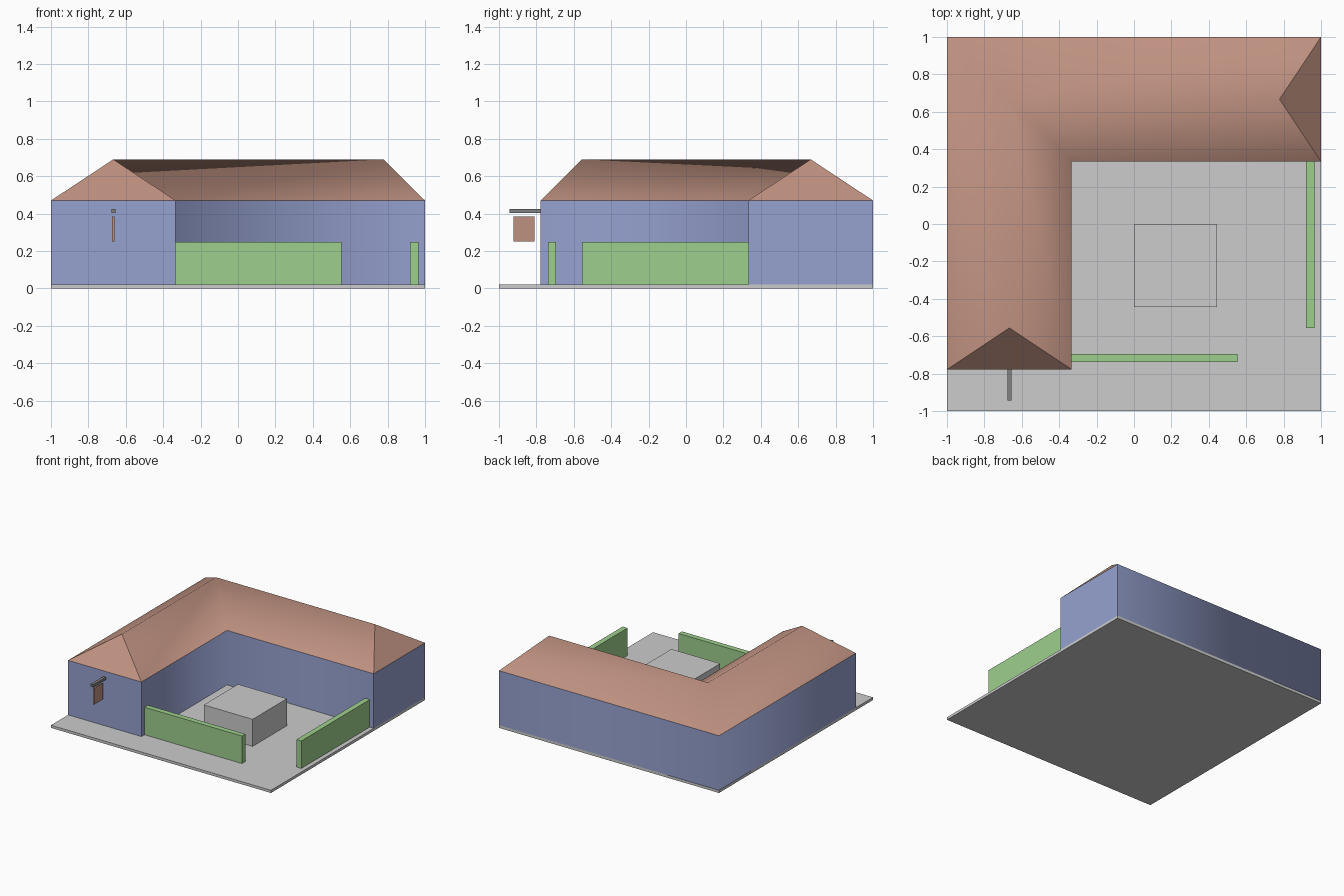
import bpy, bmesh

if "Cube" in bpy.data.objects:
    bpy.data.objects.remove(bpy.data.objects["Cube"])

U = 2 / 9                      # layout module
FLOOR, EAVE, RIDGE = 0.022, 0.47, 0.69


def srgb(c):
    c /= 255
    return c / 12.92 if c <= 0.04045 else ((c + 0.055) / 1.055) ** 2.4


def material(name, rgb):
    m = bpy.data.materials.new(name)
    m.diffuse_color = (*[srgb(c) for c in rgb], 1)
    m.use_nodes = True
    m.node_tree.nodes["Principled BSDF"].inputs["Base Color"].default_value = m.diffuse_color
    return m


WALL = material("blue_wall", (150, 161, 207))
ROOF = material("brown_roof", (190, 145, 128))
HEDGE = material("green_hedge", (158, 207, 141))
STONE = material("light_grey_stone", (204, 204, 204))
METAL = material("dark_grey_metal", (130, 130, 130))


def add_mesh(name, verts, faces, mat, sharp=None):
    """Mesh object; with a sharp rule, shade smooth except around faces it picks."""
    bm = bmesh.new()
    vs = [bm.verts.new(v) for v in verts]
    for f in faces:
        bm.faces.new([vs[i] for i in f])
    bmesh.ops.recalc_face_normals(bm, faces=bm.faces)
    if sharp:
        for f in bm.faces:
            f.smooth = True
        for i in sharp:
            bm.faces.ensure_lookup_table()
            for e in bm.faces[i].edges:
                e.smooth = False
    me = bpy.data.meshes.new(name)
    bm.to_mesh(me)
    bm.free()
    me.materials.append(mat)
    ob = bpy.data.objects.new(name, me)
    bpy.context.collection.objects.link(ob)
    return ob


def add_box(name, x, y, z, mat):
    verts = [(a, b, c) for a in x for b in y for c in z]
    faces = [(0, 1, 3, 2), (4, 6, 7, 5), (0, 4, 5, 1),
             (2, 3, 7, 6), (0, 2, 6, 4), (1, 5, 7, 3)]
    return add_box_mesh(name, verts, faces, mat)


def add_box_mesh(name, verts, faces, mat):
    return add_mesh(name, verts, faces, mat)


# Ground slab and courtyard block
add_box("ground_slab", (-1, 1), (-1, 1), (0, FLOOR), STONE)
add_box("courtyard_block", (0, 2 * U), (-2 * U, 0), (FLOOR, FLOOR + U), STONE)

# L-shaped plan, anticlockwise from the front-left corner
T, END = 1 / 3, -1 + U
plan = [(-1, END), (-T, END), (-T, T), (1, T), (1, 1), (-1, 1)]

# Walls: flat gable ends, softly shaded around the two bends
n = len(plan)
verts = [(x, y, z) for z in (FLOOR, EAVE) for x, y in plan]
faces = [(i, (i + 1) % n, (i + 1) % n + n, i + n) for i in range(n)]
faces.append(tuple(range(n)))
add_mesh("house_walls", verts, faces, WALL, sharp=(0, 3, 6))

# Hipped roof: eaves plus three ridge points
ridge = [(-2 * T, END + U), (-2 * T, 2 * T), (1 - U, 2 * T)]
verts = [(x, y, EAVE) for x, y in plan] + [(x, y, RIDGE) for x, y in ridge]
faces = [(0, 1, 6), (3, 4, 8),                    # hip ends
         (1, 2, 7, 6), (2, 3, 8, 7),              # inner slopes
         (4, 5, 7, 8), (5, 0, 6, 7),              # outer slopes
         (5, 4, 3, 2, 1, 0)]                      # underside
add_mesh("hipped_roof", verts, faces, ROOF, sharp=(0, 1, 6))

# Hedges along the open sides
add_box("front_hedge", (-T, 0.553), (-0.738, -0.694), (FLOOR, 0.248), HEDGE)
add_box("side_hedge", (0.92, 0.964), (-0.555, T), (FLOOR, 0.248), HEDGE)

# Hanging sign on a bracket at the front gable
sx = -2 * T
add_box("sign_bracket", (sx - 0.011, sx + 0.011), (-0.944, END), (0.403, 0.425), METAL)
add_box("hanging_sign", (sx - 0.006, sx + 0.006), (-0.922, -0.811), (0.252, 0.385), ROOF)
